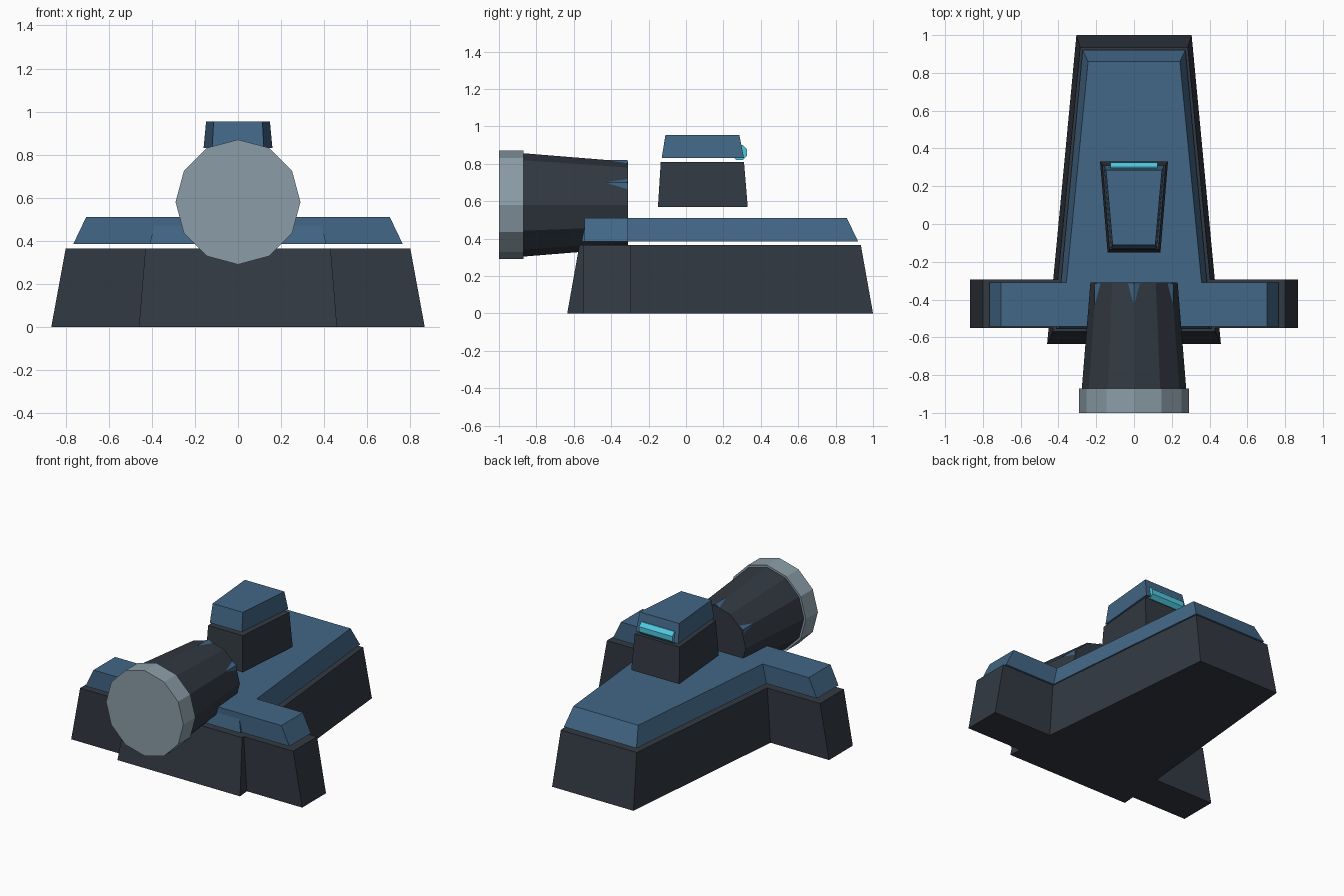
import bpy, bmesh, math
from mathutils import Matrix

if "Cube" in bpy.data.objects:
    bpy.data.objects.remove(bpy.data.objects["Cube"])


def material(name, rgb):
    m = bpy.data.materials.new(name)
    m.diffuse_color = (*rgb, 1)
    m.use_nodes = True
    m.node_tree.nodes["Principled BSDF"].inputs["Base Color"].default_value = m.diffuse_color
    return m


DARK = material("dark_steel", (0.032, 0.041, 0.054))
BLUE = material("blue_armour", (0.055, 0.135, 0.24))
GREY = material("light_steel", (0.26, 0.34, 0.39))
CYAN = material("cyan_glass", (0.08, 0.58, 0.75))


def make_object(name, bm, mat):
    bmesh.ops.recalc_face_normals(bm, faces=bm.faces)
    me = bpy.data.meshes.new(name)
    bm.to_mesh(me)
    bm.free()
    me.materials.append(mat)
    ob = bpy.data.objects.new(name, me)
    bpy.context.collection.objects.link(ob)
    return ob


def frustum(name, mat, low, high):
    """Trapezoid block; low/high = (z, front y, front half width, back y, back half width)."""
    bm = bmesh.new()
    rings = []
    for z, yf, wf, yb, wb in (low, high):
        rings.append([bm.verts.new(p) for p in
                      ((-wf, yf, z), (wf, yf, z), (wb, yb, z), (-wb, yb, z))])
    a, b = rings
    bm.faces.new(a)
    bm.faces.new(b)
    for i in range(4):
        j = (i + 1) % 4
        bm.faces.new((a[i], a[j], b[j], b[i]))
    return make_object(name, bm, mat)


def drum(name, mat, sides, y0, y1, r0, r1, z):
    """Low-poly drum along y, radius r0 at y0 and r1 at y1, with a vertex at the top."""
    bm = bmesh.new()
    bmesh.ops.create_cone(bm, cap_ends=True, segments=sides, radius1=r0, radius2=r1,
                          depth=y1 - y0)
    bm.transform(Matrix.Translation((0, (y0 + y1) / 2, z)) @ Matrix.Rotation(-math.pi / 2, 4, 'X'))
    return make_object(name, bm, mat)


def join_solid(body, other):
    """Merge two overlapping blocks into one clean solid."""
    mod = body.modifiers.new("union", 'BOOLEAN')
    mod.operation = 'UNION'
    mod.solver = 'EXACT'
    mod.object = other
    bpy.context.view_layer.objects.active = body
    bpy.ops.object.modifier_apply(modifier=mod.name)
    bpy.data.objects.remove(other)


# Dark lower hull: tapered body plus cross wing
hull = frustum("lower_hull", DARK, (0, -0.635, 0.46, 1.0, 0.305), (0.365, -0.57, 0.43, 0.935, 0.285))
join_solid(hull, frustum("hull_wing", DARK, (0, -0.55, 0.867, -0.295, 0.867),
                         (0.365, -0.55, 0.80, -0.295, 0.80)))

# Blue armour plate floating just above the hull
plate = frustum("upper_plate", BLUE, (0.385, -0.557, 0.41, 0.92, 0.272), (0.51, -0.535, 0.38, 0.86, 0.243))
join_solid(plate, frustum("plate_wing", BLUE, (0.385, -0.542, 0.765, -0.31, 0.765),
                          (0.51, -0.542, 0.705, -0.31, 0.705)))

# Head block and its blue cap
frustum("head_base", DARK, (0.57, -0.15, 0.14, 0.33, 0.18), (0.81, -0.135, 0.13, 0.31, 0.168))
frustum("head_cap", BLUE, (0.83, -0.13, 0.12, 0.31, 0.16), (0.955, -0.11, 0.113, 0.285, 0.148))

# Visor bar: octagonal rod across the back of the head
bm = bmesh.new()
bmesh.ops.create_cone(bm, cap_ends=True, segments=8, radius1=0.044, radius2=0.044, depth=0.25)
bm.transform(Matrix.Translation((0, 0.285, 0.86)) @ Matrix.Rotation(math.pi / 2, 4, 'Y')
             @ Matrix.Rotation(math.pi / 8, 4, 'Z'))
make_object("visor", bm, CYAN)

# Thruster: tapered barrel, end ring, and hexagonal core whose corners poke out
drum("thruster_barrel", DARK, 12, -0.88, -0.31, 0.277, 0.231, 0.58)
drum("thruster_ring", GREY, 12, -1.0, -0.87, 0.29, 0.29, 0.58)
drum("thruster_core", BLUE, 6, -0.60, -0.314, 0.241, 0.241, 0.58)
